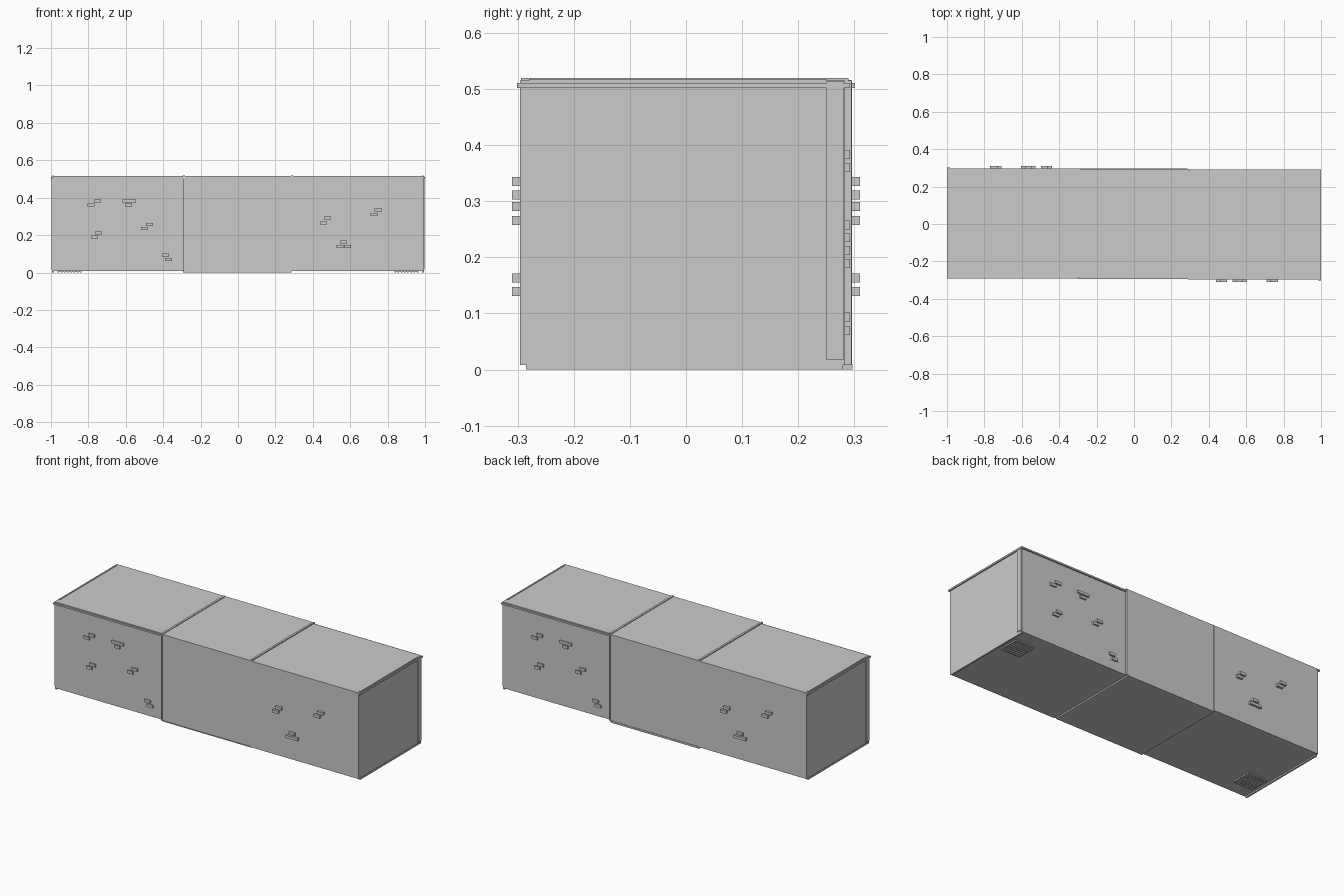
import bpy, bmesh
from mathutils import Matrix, Vector

if "Cube" in bpy.data.objects:
    bpy.data.objects.remove(bpy.data.objects["Cube"])


def boxes(name, spans, turn=False):
    """One object made of boxes given as (x0, x1, y0, y1, z0, z1); turn = half turn about z."""
    bm = bmesh.new()
    for x0, x1, y0, y1, z0, z1 in spans:
        m = Matrix.Translation(((x0 + x1) / 2, (y0 + y1) / 2, (z0 + z1) / 2))
        m = m @ Matrix.Diagonal((x1 - x0, y1 - y0, z1 - z0, 1))
        bmesh.ops.create_cube(bm, size=1, matrix=m)
    if turn:
        bmesh.ops.rotate(bm, cent=Vector(), matrix=Matrix.Rotation(3.14159265, 3, 'Z'), verts=bm.verts)
    me = bpy.data.meshes.new(name)
    bm.to_mesh(me)
    bm.free()
    ob = bpy.data.objects.new(name, me)
    bpy.context.collection.objects.link(ob)
    return ob


def bricks(points, y0, y1):
    w, h = 0.019, 0.008
    return [(x - w, x + w, y0, y1, z - h, z + h) for x, z in points]


# Raised brick positions (x, z) on the two faces of an end room
recessed_side = [(-.785, .36), (-.752, .383), (-.602, .383), (-.564, .383), (-.585, .36),
                 (-.473, .258), (-.50, .235), (-.745, .212), (-.767, .189),
                 (-.388, .094), (-.372, .07)]
outer_side = [(.478, .291), (.457, .266), (.75, .335), (.727, .311),
              (.564, .163), (.545, .139), (.585, .139)]

# Floor drain: frame and crossed bars under the right room
gx0, gx1, gy0, gy1 = .84, .96, .08, .197
n, t = 7, .004
drain = []
for i in range(n + 1):
    x = gx0 + (gx1 - gx0) * i / n
    y = gy0 + (gy1 - gy0) * i / n
    drain.append((x - t, x + t, gy0, gy1, .001, .012))
    drain.append((gx0, gx1, y - t, y + t, .002, .012))

# The two end rooms are the same, turned half round
for side, turn in (("right", False), ("left", True)):
    boxes(side + "_room", [(.29, .993, -.296, .283, .008, .502)], turn)
    boxes(side + "_roof", [(.29, .993, -.296, .283, .502, .515)], turn)
    # ledge under the roof along the end and the set-back wall
    boxes(side + "_roof_ledge", [(.985, 1.0, -.301, .29, .502, .511),
                                 (.29, 1.0, .275, .291, .502, .511)], turn)
    boxes(side + "_corner_post", [(.985, .998, .25, .281, .017, .514)], turn)
    boxes(side + "_roof_end_ridge", [(.985, .993, -.28, .25, .51, .518)], turn)
    boxes(side + "_foot", [(.985, .995, -.285, .28, 0, .01)], turn)
    boxes(side + "_floor_drain", drain, turn)
    boxes(side + "_outer_bricks", bricks(outer_side, -.31, -.29), turn)
    boxes(side + "_recessed_bricks",
          bricks([(-x, z) for x, z in recessed_side], .275, .292), turn)

# Middle room with a slightly proud floor, roof and seam posts
boxes("middle_room", [(-.29, .29, -.291, .294, .008, .505)])
boxes("middle_floor", [(-.293, .285, -.285, .297, 0, .01)])
boxes("middle_roof", [(-.29, .29, -.294, .294, .505, .516)])
boxes("roof_seams", [(s * .29 - .006, s * .29 + .006, -.294, .29, .505, .52) for s in (-1, 1)])
boxes("wall_seams", [(-.295, -.287, -.295, -.27, .008, .515),
                     (.287, .295, .27, .295, .008, .515)])
